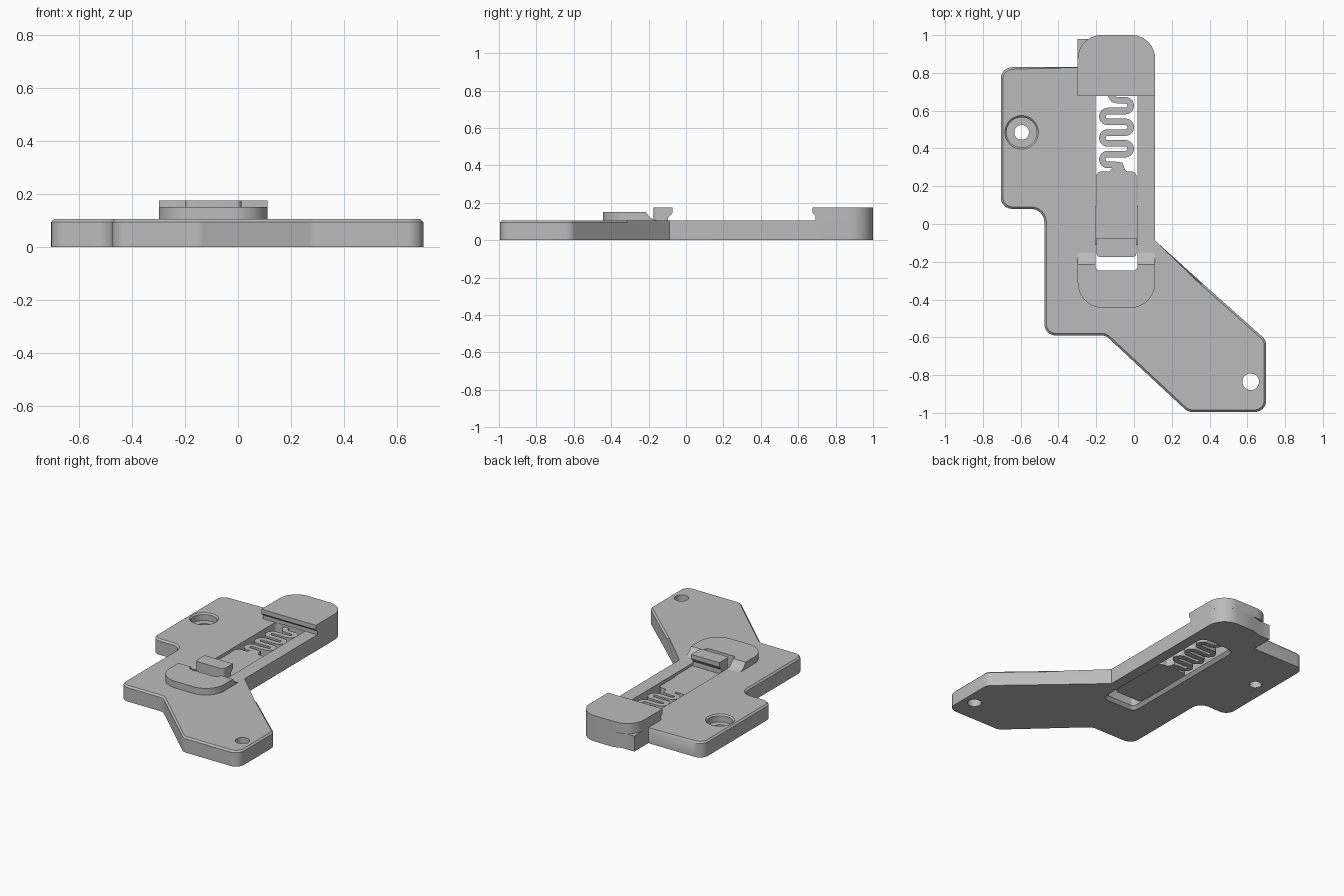
import bpy, bmesh, math
from mathutils import Vector

cube = bpy.data.objects.get("Cube")
if cube:
    bpy.data.objects.remove(cube)

grey = bpy.data.materials.new("plain grey")
grey.use_nodes = True
grey.diffuse_color = (0.5, 0.5, 0.5, 1)
grey.node_tree.nodes["Principled BSDF"].inputs["Base Color"].default_value = (0.5, 0.5, 0.5, 1)

TOP = 0.105          # plate thickness
L, R = -0.298, 0.112  # sides of the raised pads


def rounded(points, steps=8):
    """Outline from (x, y, radius) corners, each replaced by a tangent arc."""
    out = []
    for i, (x, y, r) in enumerate(points):
        p = Vector((x, y))
        if r == 0:
            out.append(p)
            continue
        a = (Vector(points[i - 1][:2]) - p).normalized()
        b = (Vector(points[(i + 1) % len(points)][:2]) - p).normalized()
        half = a.angle(b) / 2
        centre = p + (a + b).normalized() * (r / math.sin(half))
        start = p + a * (r / math.tan(half)) - centre
        end = p + b * (r / math.tan(half)) - centre
        turn = start.angle_signed(end)
        for k in range(steps + 1):
            t = -turn * k / steps
            c, s = math.cos(t), math.sin(t)
            out.append(centre + Vector((start.x * c - start.y * s, start.x * s + start.y * c)))
    return out


def rect(x0, x1, y0, y1, r):
    return rounded([(x0, y0, r), (x1, y0, r), (x1, y1, r), (x0, y1, r)])


def finish(bm, name):
    bmesh.ops.recalc_face_normals(bm, faces=bm.faces)
    mesh = bpy.data.meshes.new(name)
    bm.to_mesh(mesh)
    bm.free()
    mesh.materials.append(grey)
    obj = bpy.data.objects.new(name, mesh)
    bpy.context.collection.objects.link(obj)
    return obj


def extrude(bm, verts, offset):
    face = bm.faces.new(verts)
    res = bmesh.ops.extrude_face_region(bm, geom=[face])
    moved = [v for v in res["geom"] if isinstance(v, bmesh.types.BMVert)]
    bmesh.ops.translate(bm, verts=moved, vec=offset)


def prism(name, outline, z0, z1, chamfer=0, rule=None):
    """Upright prism; top rim edges that pass the rule get a chamfer."""
    bm = bmesh.new()
    extrude(bm, [bm.verts.new((p.x, p.y, z0)) for p in outline], (0, 0, z1 - z0))
    if chamfer:
        rim = [e for e in bm.edges if all(abs(v.co.z - z1) < 1e-5 for v in e.verts)
               and rule((e.verts[0].co + e.verts[1].co) / 2)]
        bmesh.ops.bevel(bm, geom=rim, offset=chamfer, segments=1, affect='EDGES')
    return finish(bm, name)


def side_profile(name, x0, x1, profile, round_y=None, radius=0, segments=12):
    """Side (y, z) profile swept along x, with upright edges at round_y rounded."""
    bm = bmesh.new()
    extrude(bm, [bm.verts.new((x0, y, z)) for y, z in profile], (x1 - x0, 0, 0))
    if round_y is not None:
        edges = [e for e in bm.edges if all(abs(v.co.y - round_y) < 1e-5 for v in e.verts)
                 and abs(e.verts[0].co.z - e.verts[1].co.z) > 0.01]
        bmesh.ops.bevel(bm, geom=edges, offset=radius, segments=segments,
                        profile=0.5, affect='EDGES')
    return finish(bm, name)


def cut(obj, cutters):
    bpy.context.view_layer.objects.active = obj
    for c in cutters:
        m = obj.modifiers.new("cut", 'BOOLEAN')
        m.operation, m.solver, m.object = 'DIFFERENCE', 'EXACT', c
        bpy.ops.object.modifier_apply(modifier=m.name)


def circle(x, y, r):
    return [Vector((x + r * math.cos(math.tau * k / 40), y + r * math.sin(math.tau * k / 40)))
            for k in range(40)]


def cone_cutter(name, outline_a, outline_b, z0, z1):
    bm = bmesh.new()
    low = [bm.verts.new((p.x, p.y, z0)) for p in outline_a]
    high = [bm.verts.new((p.x, p.y, z1)) for p in outline_b]
    bm.faces.new(low)
    bm.faces.new(high)
    for i in range(len(low)):
        bm.faces.new((low[i - 1], low[i], high[i], high[i - 1]))
    return finish(bm, name)


# Base plate with a chamfered top rim, plain along the strip beside the slot
plate = prism("base_plate", rounded([
    (-0.705, 0.83, 0.06), (-0.705, 0.08, 0.06), (-0.475, 0.08, 0.07), (-0.475, -0.59, 0.06),
    (-0.15, -0.59, 0.06), (0.285, -0.995, 0.06), (0.7, -0.995, 0.06), (0.7, -0.615, 0.06),
    (0.36, -0.312, 0), (R, -0.088, 0), (R, 1, 0.125), (-0.15, 1, 0), (-0.21, 0.98, 0),
    (L, 0.98, 0), (L, 0.83, 0)]), 0, TOP, 0.011,
    lambda m: m.y < 0.84 and not (m.x > 0.1 and m.y > -0.312 - (m.x - 0.36) * 0.9 - 0.03
                                  and m.x < 0.4 and m.y > -0.33))

# Raised front pad with a sloped inner edge
pad = side_profile("front_pad", L, R, [
    (-0.445, TOP), (-0.445, 0.15), (-0.215, 0.15), (-0.195, 0.124), (-0.175, 0.111),
    (-0.15, TOP)], -0.445, 0.135)

# Rear cap with an overhanging lip
side_profile("rear_cap", L, R, [
    (0.692, TOP), (0.692, 0.13), (0.677, 0.145), (0.677, 0.175), (1, 0.175), (1, TOP)], 1, 0.125)

# Slot and screw holes
slot = prism("slot_cutter", rect(-0.204, 0.019, -0.247, 0.7, 0.025), -0.1, 0.3)
slot_rim = cone_cutter("slot_rim_cutter", rect(-0.226, 0.041, -0.269, 0.722, 0.047),
                       rect(-0.204, 0.019, -0.247, 0.7, 0.025), -0.002, 0.02)
bore = prism("bore_cutter", circle(-0.595, 0.485, 0.08), 0.055, 0.2)
bore_rim = cone_cutter("bore_rim_cutter", circle(-0.595, 0.485, 0.079),
                       circle(-0.595, 0.485, 0.092), 0.095, TOP + 0.003)
screw = prism("screw_cutter", circle(-0.595, 0.485, 0.039), -0.1, 0.2)
pin = prism("pin_cutter", circle(0.618, -0.835, 0.044), -0.1, 0.2)
cutters = [slot, slot_rim, bore, bore_rim, screw, pin]
cut(plate, cutters)
cut(pad, [slot])
for c in cutters:
    bpy.data.objects.remove(c)

# Slider with its shouldered neck, guide ribs and hook
LOW, HIGH = 0.02, 0.088
prism("slider", rounded([
    (-0.199, -0.175, 0.025), (0.013, -0.175, 0.025), (0.013, 0.278, 0.025),
    (-0.045, 0.278, 0.02), (-0.06, 0.325, 0), (-0.1, 0.33, 0), (-0.125, 0.278, 0.02),
    (-0.199, 0.278, 0.025)]), LOW, HIGH)
for side, x in (("left", 0.016), ("right", -0.2015)):
    prism(side + "_guide_rib", rect(x - 0.004, x + 0.004, -0.11, 0.095, 0.001), LOW, HIGH)
side_profile("hook", -0.199, 0.013, [
    (-0.175, HIGH), (-0.175, 0.175), (-0.073, 0.175), (-0.073, 0.145), (-0.095, 0.12),
    (-0.095, HIGH)], -0.175, 0.022, 6)

# Serpentine spring: a centre line of straight runs and half-turns, widened to a band
pitch, half_width = 0.057, 0.0175
path = [Vector((-0.125, 0.71)), Vector((-0.122, 0.68)), Vector((-0.108, 0.66)),
        Vector((-0.085, 0.655))]
for turn in range(6):
    sign = 1 if turn % 2 == 0 else -1
    centre = Vector((-0.0925 + sign * 0.0465, 0.655 - pitch * (turn + 0.5)))
    for k in range(13):
        a = math.pi / 2 - math.pi * k / 12
        path.append(centre + Vector((sign * math.cos(a), math.sin(a))) * pitch / 2)
path += [Vector((-0.1, 0.313)), Vector((-0.082, 0.305)), Vector((-0.08, 0.285))]

bm = bmesh.new()
rows = []
for i, p in enumerate(path):
    d = (path[min(i + 1, len(path) - 1)] - path[max(i - 1, 0)]).normalized()
    n = Vector((-d.y, d.x)) * half_width
    rows.append([bm.verts.new((q.x, q.y, z)) for q, z in
                 ((p + n, LOW), (p - n, LOW), (p - n, HIGH), (p + n, HIGH))])
for a, b in zip(rows, rows[1:]):
    for k in range(4):
        bm.faces.new((a[k - 1], a[k], b[k], b[k - 1]))
bm.faces.new(rows[0])
bm.faces.new(rows[-1])
finish(bm, "spring")

# Smooth the rounded walls, keep edges sharp
for obj in bpy.context.scene.objects:
    if obj.type == 'MESH':
        bpy.ops.object.select_all(action='DESELECT')
        obj.select_set(True)
        bpy.context.view_layer.objects.active = obj
        bpy.ops.object.shade_smooth_by_angle(angle=math.radians(30))
